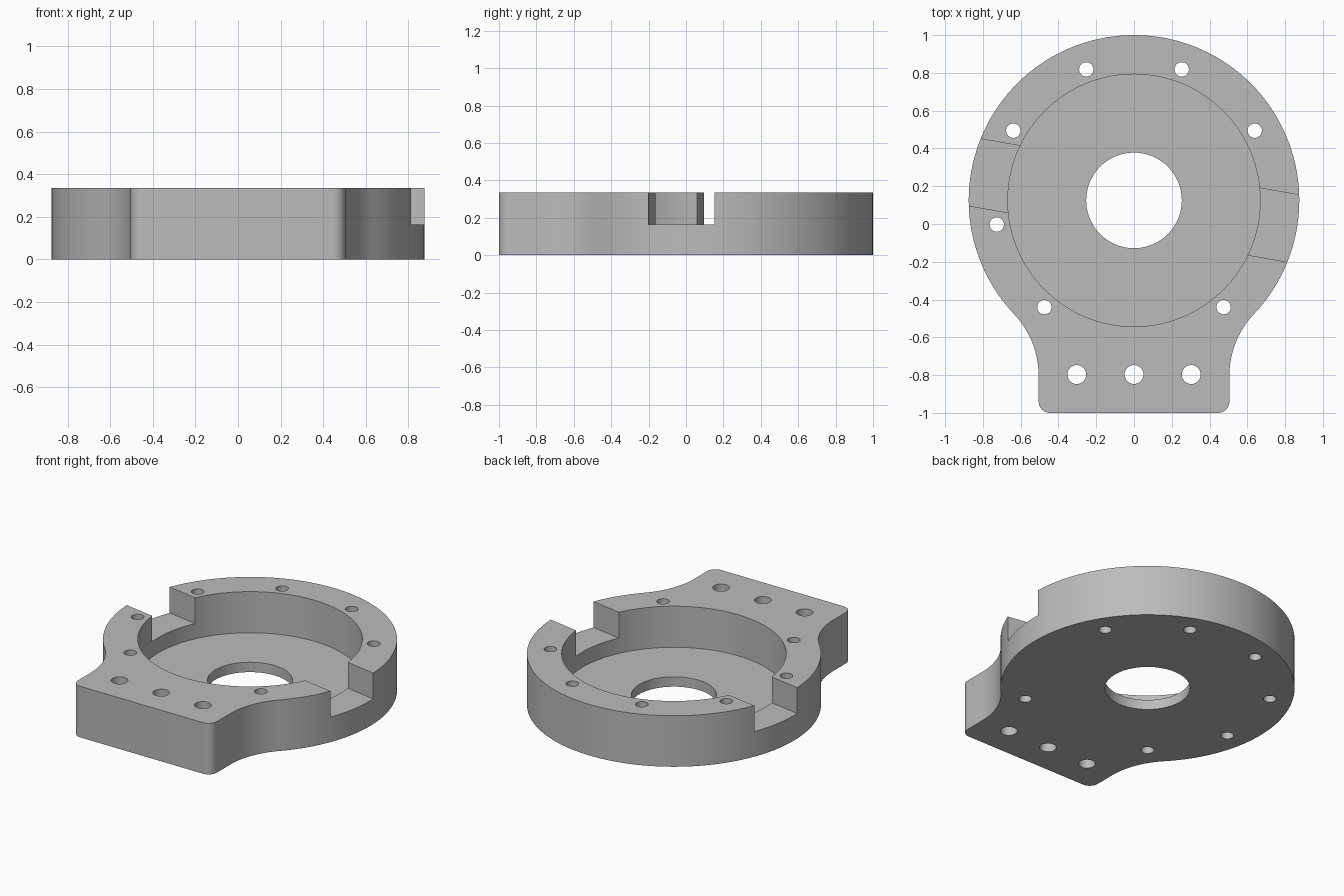
import bpy, bmesh
from math import sin, cos, pi, radians, sqrt, atan2
from mathutils import Matrix, Vector

cube = bpy.data.objects.get("Cube")
if cube:
    bpy.data.objects.remove(cube, do_unlink=True)

HEIGHT = 0.335
FLOOR = 0.065
NOTCH_FLOOR = 0.165
HUB = Vector((0, 0.125))
RADIUS = 0.875
FOOT = 0.505

grey = bpy.data.materials.new("grey_metal")
grey.use_nodes = True
colour = (0.5, 0.5, 0.5, 1)
grey.diffuse_color = colour
grey.node_tree.nodes["Principled BSDF"].inputs["Base Color"].default_value = colour


def arc(cx, cy, r, start, end, steps):
    return [(cx + r * cos(start + (end - start) * i / steps),
             cy + r * sin(start + (end - start) * i / steps)) for i in range(steps + 1)]


def finish(bm, name):
    bmesh.ops.recalc_face_normals(bm, faces=bm.faces)
    mesh = bpy.data.meshes.new(name)
    bm.to_mesh(mesh)
    bm.free()
    obj = bpy.data.objects.new(name, mesh)
    bpy.context.collection.objects.link(obj)
    mesh.materials.append(grey)
    return obj


def cylinder(bm, x, y, r, bottom, segments):
    top = HEIGHT + 0.1
    bmesh.ops.create_cone(bm, cap_ends=True, segments=segments, radius1=r, radius2=r,
                          depth=top - bottom,
                          matrix=Matrix.Translation((x, y, (top + bottom) / 2)))


# Body outline: half of it runs from the foot up to the back, then is mirrored
blend = 0.475
corner = 0.06
blend_x = FOOT + blend
drop = sqrt((RADIUS + blend) ** 2 - blend_x ** 2)
angle = atan2(-drop, blend_x)
half = arc(FOOT - corner, corner - 1, corner, -pi / 2, 0, 8)
half += arc(blend_x, HUB.y - drop, blend, pi, pi + angle, 20)
half += arc(HUB.x, HUB.y, RADIUS, angle, pi / 2, 72)[1:]
outline = half + [(-x, y) for x, y in reversed(half[:-1])]

bm = bmesh.new()
base = bm.faces.new([bm.verts.new((x, y, 0)) for x, y in outline])
walls = bmesh.ops.extrude_face_region(bm, geom=[base])
bmesh.ops.translate(bm, vec=(0, 0, HEIGHT),
                    verts=[v for v in walls["geom"] if isinstance(v, bmesh.types.BMVert)])
body = finish(bm, "flange_housing")

# Round pocket
bm = bmesh.new()
cylinder(bm, HUB.x, HUB.y, 0.668, FLOOR, 128)
pocket = finish(bm, "pocket_cutter")

# Slanted notch across both sides of the rim
bm = bmesh.new()
bmesh.ops.create_cube(bm, size=1)
bmesh.ops.scale(bm, vec=(2.4, 0.36, 0.4), verts=bm.verts)
bmesh.ops.transform(bm, verts=bm.verts,
                    matrix=Matrix.Translation((HUB.x, HUB.y, NOTCH_FLOOR + 0.2))
                    @ Matrix.Rotation(radians(-10), 4, "Z"))
notch = finish(bm, "notch_cutter")

# Centre bore, rim bolt holes and foot bolt holes
bm = bmesh.new()
cylinder(bm, HUB.x, HUB.y, 0.253, -0.1, 96)
for degrees in (30, 70, 110, 150, 190, 230, 310):
    a = radians(degrees)
    cylinder(bm, HUB.x + 0.738 * cos(a), HUB.y + 0.738 * sin(a), 0.038, -0.1, 32)
for x in (-0.303, 0, 0.303):
    cylinder(bm, x, -0.797, 0.05, -0.1, 32)
holes = finish(bm, "hole_cutter")

# Cut, bake the result and drop the cutters
cutters = (pocket, notch, holes)
for cutter in cutters:
    cutter.hide_render = True
    mod = body.modifiers.new(cutter.name, "BOOLEAN")
    mod.operation = "DIFFERENCE"
    mod.solver = "EXACT"
    mod.object = cutter
bpy.context.view_layer.update()
graph = bpy.context.evaluated_depsgraph_get()
baked = bpy.data.meshes.new_from_object(body.evaluated_get(graph))
body.modifiers.clear()
body.data = baked
for cutter in cutters:
    bpy.data.objects.remove(cutter, do_unlink=True)

baked.materials.clear()
baked.materials.append(grey)
bpy.ops.object.select_all(action="DESELECT")
body.select_set(True)
bpy.context.view_layer.objects.active = body
bpy.ops.object.shade_smooth_by_angle(angle=radians(30))
